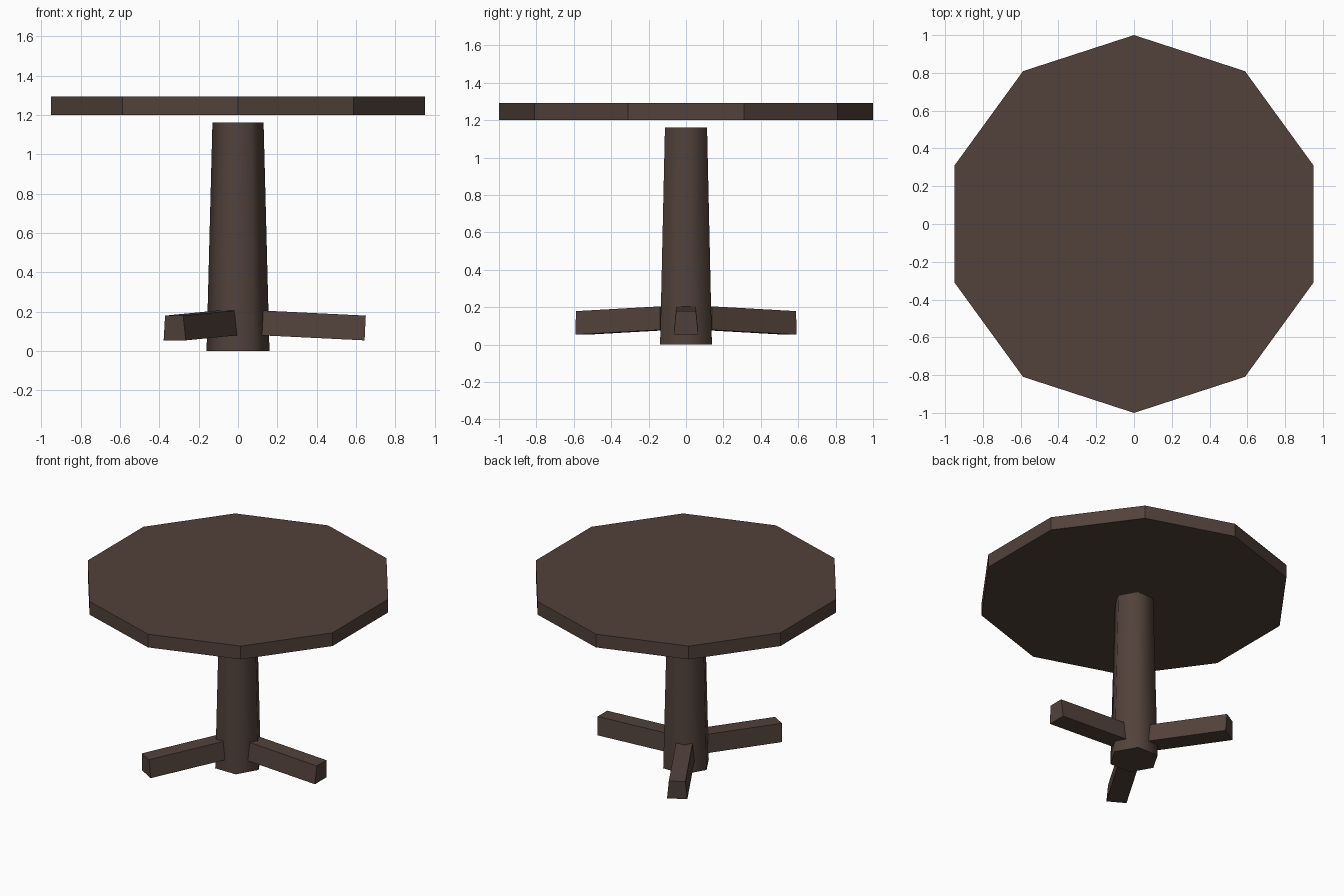
import bpy, bmesh, math
from mathutils import Matrix

if "Cube" in bpy.data.objects:
    bpy.data.objects.remove(bpy.data.objects["Cube"])

wood = bpy.data.materials.new("dark brown wood")
wood.diffuse_color = (0.084, 0.054, 0.043, 1)
wood.use_nodes = True
wood.node_tree.nodes["Principled BSDF"].inputs["Base Color"].default_value = wood.diffuse_color


def make_object(name, bm):
    bmesh.ops.recalc_face_normals(bm, faces=bm.faces)
    mesh = bpy.data.meshes.new(name)
    bm.to_mesh(mesh)
    bm.free()
    mesh.materials.append(wood)
    obj = bpy.data.objects.new(name, mesh)
    bpy.context.collection.objects.link(obj)
    return obj


def prism(name, sides, r_bottom, r_top, z0, z1, turn):
    """Upright, optionally tapered prism with a corner at angle `turn`."""
    bm = bmesh.new()
    rings = []
    for r, z in ((r_bottom, z0), (r_top, z1)):
        angles = [turn + math.tau * i / sides for i in range(sides)]
        rings.append([bm.verts.new((r * math.cos(a), r * math.sin(a), z)) for a in angles])
    low, high = rings
    bm.faces.new(low[::-1])
    bm.faces.new(high)
    for i in range(sides):
        j = (i + 1) % sides
        bm.faces.new((low[i], low[j], high[j], high[i]))
    return make_object(name, bm)


# Ten-sided tabletop, floating just above the column
prism("tabletop", 10, 1.0, 1.0, 1.20, 1.293, math.pi / 2)

# Tapered hexagonal column, smooth around its sides
column = prism("column", 6, 0.16, 0.13, 0.0, 1.162, 0.0)
bpy.context.view_layer.objects.active = column
column.select_set(True)
bpy.ops.object.shade_smooth_by_angle(angle=math.radians(65))

# Three drooping feet, narrower at the top than at the bottom
for n in range(3):
    bm = bmesh.new()
    bmesh.ops.create_cube(bm, size=1.0)
    for v in bm.verts:
        half_width = 0.053 if v.co.z > 0 else 0.065
        v.co = (v.co.x * 0.522, math.copysign(half_width, v.co.y), v.co.z * 0.126)
    placing = (Matrix.Rotation(math.tau * n / 3, 4, "Z")
               @ Matrix.Translation((0.386, 0, 0.129))
               @ Matrix.Rotation(math.radians(2.8), 4, "Y"))
    bm.transform(placing)
    make_object(f"foot_{n + 1}", bm)
